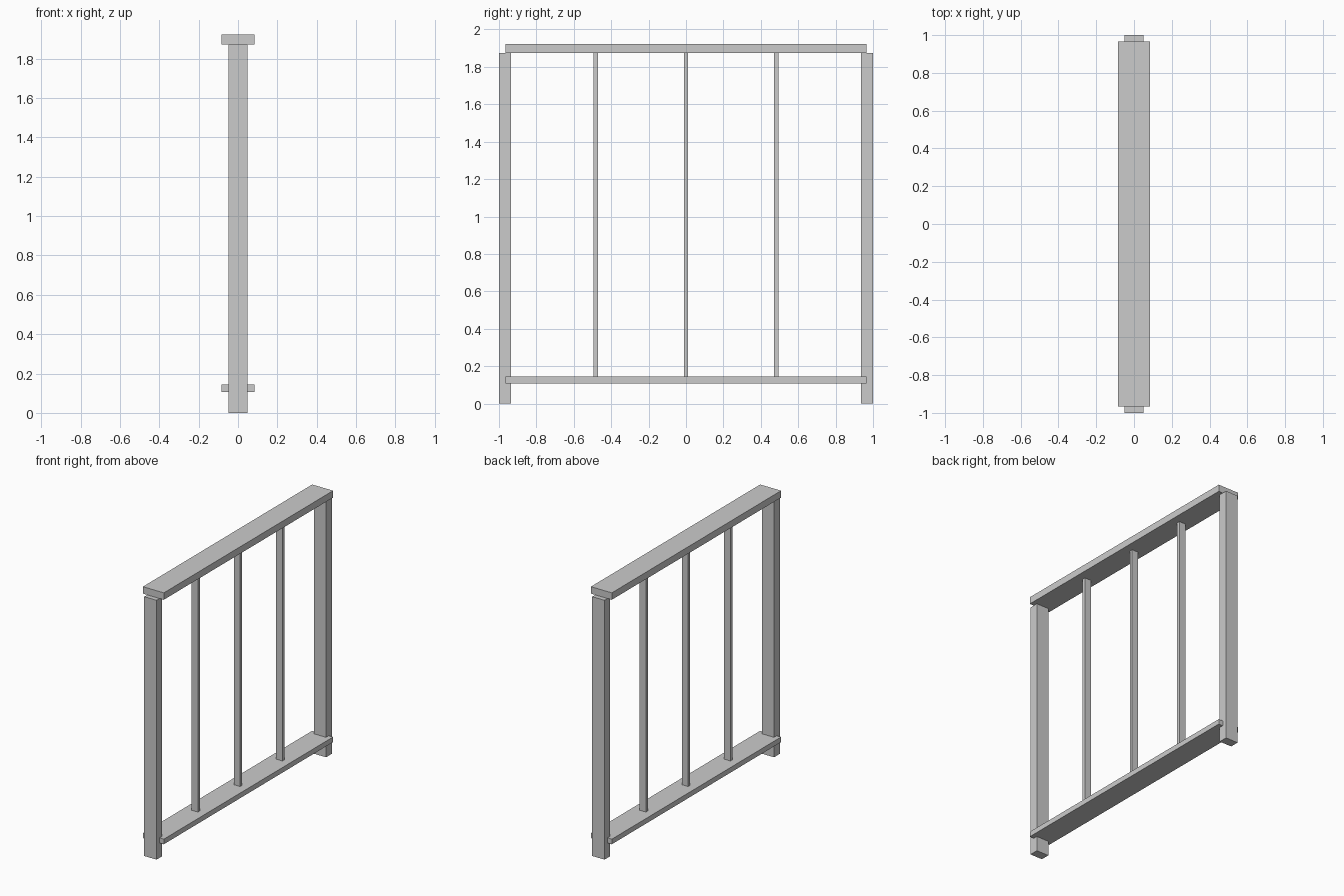
import bpy

if "Cube" in bpy.data.objects:
    bpy.data.objects.remove(bpy.data.objects["Cube"])


def box(name, x, y, z):
    """Box from (min, max) ranges along each axis."""
    bpy.ops.mesh.primitive_cube_add(
        size=1, location=[(a + b) / 2 for a, b in (x, y, z)])
    ob = bpy.context.object
    ob.name = name
    ob.scale = [b - a for a, b in (x, y, z)]
    bpy.ops.object.transform_apply(location=False, rotation=False, scale=True)
    return ob


RAIL_X = 0.0835       # half depth of the rails
RAIL_Y = 0.966        # half length of the rails
TOP = 1.873           # underside of the top rail
LOW = (0.107, 0.144)  # bottom rail heights

# Horizontal rails
box("top_rail", (-RAIL_X, RAIL_X), (-RAIL_Y, RAIL_Y), (TOP, 1.923))
box("bottom_rail", (-RAIL_X, RAIL_X), (-RAIL_Y, RAIL_Y), LOW)

# End posts
for name, y in (("front_post", (-1, -0.935)), ("back_post", (0.935, 1))):
    box(name, (-0.049, 0.049), y, (0, TOP))

# Thin upright bars between the rails
for i in (-1, 0, 1):
    c = i * 0.483
    box(f"upright_bar_{i + 2}", (-0.025, 0.025), (c - 0.0115, c + 0.0115),
        (LOW[1], TOP))
